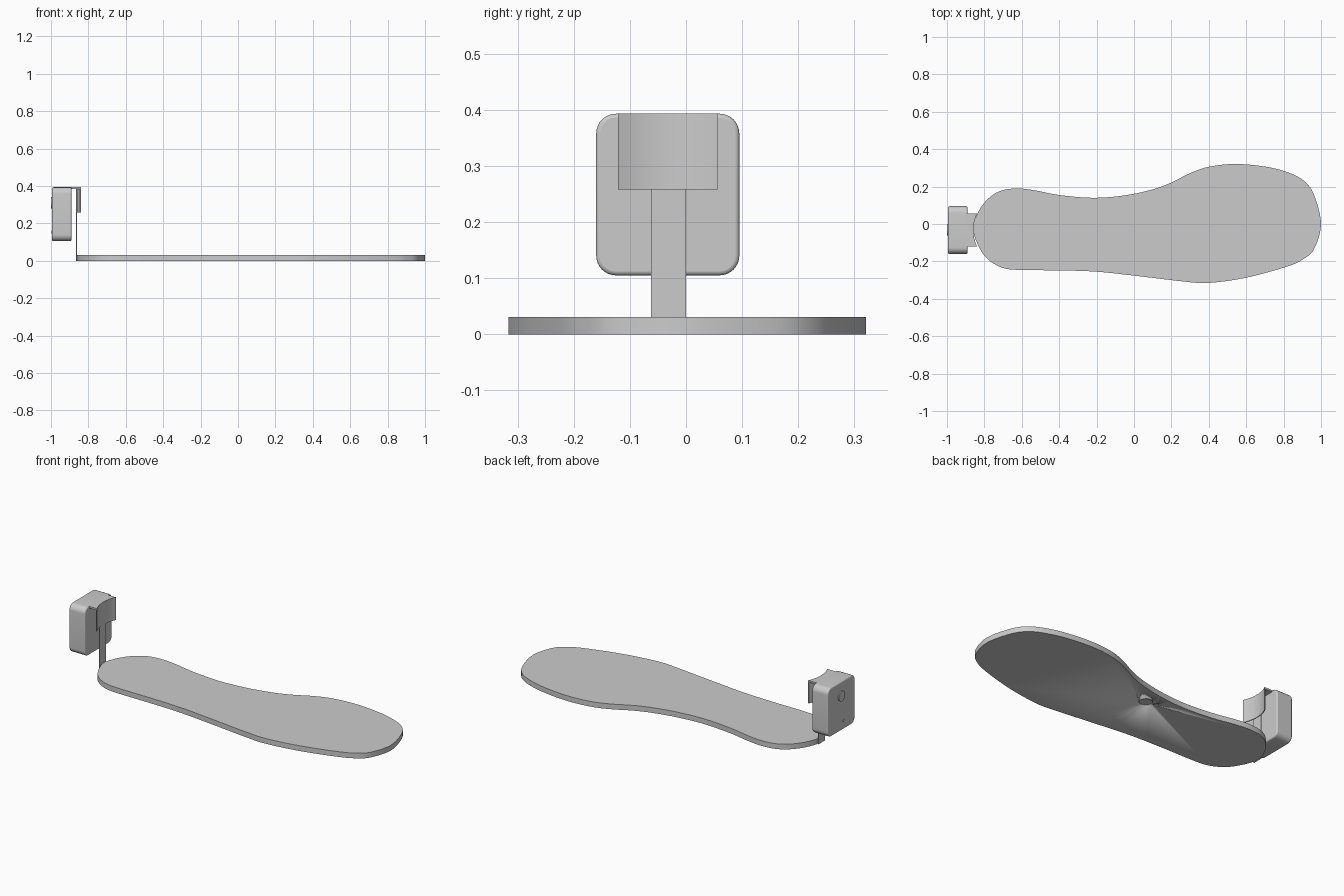
import bpy, bmesh, math
from mathutils import Vector

if "Cube" in bpy.data.objects:
    bpy.data.objects.remove(bpy.data.objects["Cube"])

GREY = (0.6, 0.6, 0.6, 1)
grey = bpy.data.materials.new("plain grey")
grey.use_nodes = True
grey.diffuse_color = GREY
grey.node_tree.nodes["Principled BSDF"].inputs["Base Color"].default_value = GREY


def prism(name, outline, depth, bevel=0.0):
    """Closed outline of 3D points, extruded along the depth vector."""
    bm = bmesh.new()
    face = bm.faces.new([bm.verts.new(p) for p in outline])
    out = bmesh.ops.extrude_face_region(bm, geom=[face])
    moved = [v for v in out["geom"] if isinstance(v, bmesh.types.BMVert)]
    bmesh.ops.translate(bm, verts=moved, vec=depth)
    bmesh.ops.recalc_face_normals(bm, faces=bm.faces)
    mesh = bpy.data.meshes.new(name)
    bm.to_mesh(mesh)
    bm.free()
    obj = bpy.data.objects.new(name, mesh)
    bpy.context.collection.objects.link(obj)
    mesh.materials.append(grey)
    if bevel:
        mod = obj.modifiers.new("soft rim", "BEVEL")
        mod.width, mod.segments = bevel, 3
        mod.limit_method, mod.angle_limit = "ANGLE", math.radians(60)
    bpy.ops.object.select_all(action="DESELECT")
    obj.select_set(True)
    bpy.context.view_layer.objects.active = obj
    bpy.ops.object.shade_smooth_by_angle(angle=math.radians(35))
    return obj


def smooth_loop(points, steps=5):
    """Closed Catmull-Rom curve through the points."""
    pts = [Vector(p) for p in points]
    n, loop = len(pts), []
    for i in range(n):
        a, b, c, d = (pts[(i + k) % n] for k in (-1, 0, 1, 2))
        for s in range(steps):
            t = s / steps
            loop.append(0.5 * (2 * b + (c - a) * t + (2 * a - 5 * b + 4 * c - d) * t ** 2
                               + (3 * b - a - 3 * c + d) * t ** 3))
    return loop


def circle(centre, radius, axis_u, axis_v, count=32):
    u, v, c = Vector(axis_u), Vector(axis_v), Vector(centre)
    angles = [2 * math.pi * i / count for i in range(count)]
    return [c + radius * (u * math.cos(a) + v * math.sin(a)) for a in angles]


def box_outline(x, y0, y1, z0, z1, r, seg=8):
    """Rounded rectangle in the yz plane."""
    loop = []
    corners = ((y1 - r, z1 - r), (y0 + r, z1 - r), (y0 + r, z0 + r), (y1 - r, z0 + r))
    for q, (cy, cz) in enumerate(corners):
        for i in range(seg + 1):
            a = math.pi / 2 * (q + i / seg)
            loop.append((x, cy + r * math.cos(a), cz + r * math.sin(a)))
    return loop


# Insole plate
SOLE = [(-.86, -.03), (-.84, .05), (-.79, .125), (-.72, .175), (-.63, .19), (-.53, .18),
        (-.4, .155), (-.22, .14), (-.05, .153), (.1, .185), (.2, .222), (.3, .272),
        (.4, .306), (.54, .321), (.7, .307), (.82, .277), (.91, .23), (.965, .15),
        (1, 0), (.965, -.13), (.91, -.185), (.82, -.227), (.6, -.287), (.4, -.315),
        (.28, -.309), (0, -.276), (-.2, -.255), (-.4, -.248), (-.6, -.246), (-.7, -.235),
        (-.78, -.19), (-.83, -.12)]
sole = prism("insole", smooth_loop([(x, y, 0) for x, y in SOLE]), (0, 0, .031))

# Shallow round sockets under the arch
for name, spot, radius in (("large_socket_cutter", (-.03, .06), .036),
                           ("small_socket_cutter", (-.085, .075), .012)):
    cutter = prism(name, circle((*spot, -.01), radius, (1, 0, 0), (0, 1, 0)), (0, 0, .014))
    cutter.hide_render = True
    cutter.hide_set(True)
    cut = sole.modifiers.new("socket", "BOOLEAN")
    cut.operation, cut.object = "DIFFERENCE", cutter

# Upright strip at the heel
prism("heel_strip", [(-.866, -.062, 0), (-.866, 0, 0), (-.866, 0, .388), (-.866, -.062, .388)],
      (.004, 0, 0))

# Sensor housing with button and indicator
prism("sensor_housing", box_outline(-.994, -.16, .095, .105, .393, .035), (.104, 0, 0), .007)
prism("button", circle((-1, -.03, .31), .03, (0, 1, 0), (0, 0, 1)), (.012, 0, 0))
prism("indicator", circle((-.997, -.055, .155), .008, (0, 1, 0), (0, 0, 1), 16), (.008, 0, 0))

# Clip: curved plate that follows the heel, joined to the housing by a top bridge
MID, HALF, STEPS = -.0325, .0885, 16


def arc(offset, z):
    ts = [2 * i / STEPS - 1 for i in range(STEPS + 1)]
    return [(-.864 + offset + .02 * t * t, MID + HALF * t, z) for t in ts]


prism("clip_plate", arc(0, .258) + arc(.005, .258)[::-1], (0, 0, .135))
bridge_back = [(-.9, MID + HALF, .383), (-.9, MID - HALF, .383)]
prism("clip_bridge", arc(.004, .383) + bridge_back, (0, 0, .01))
